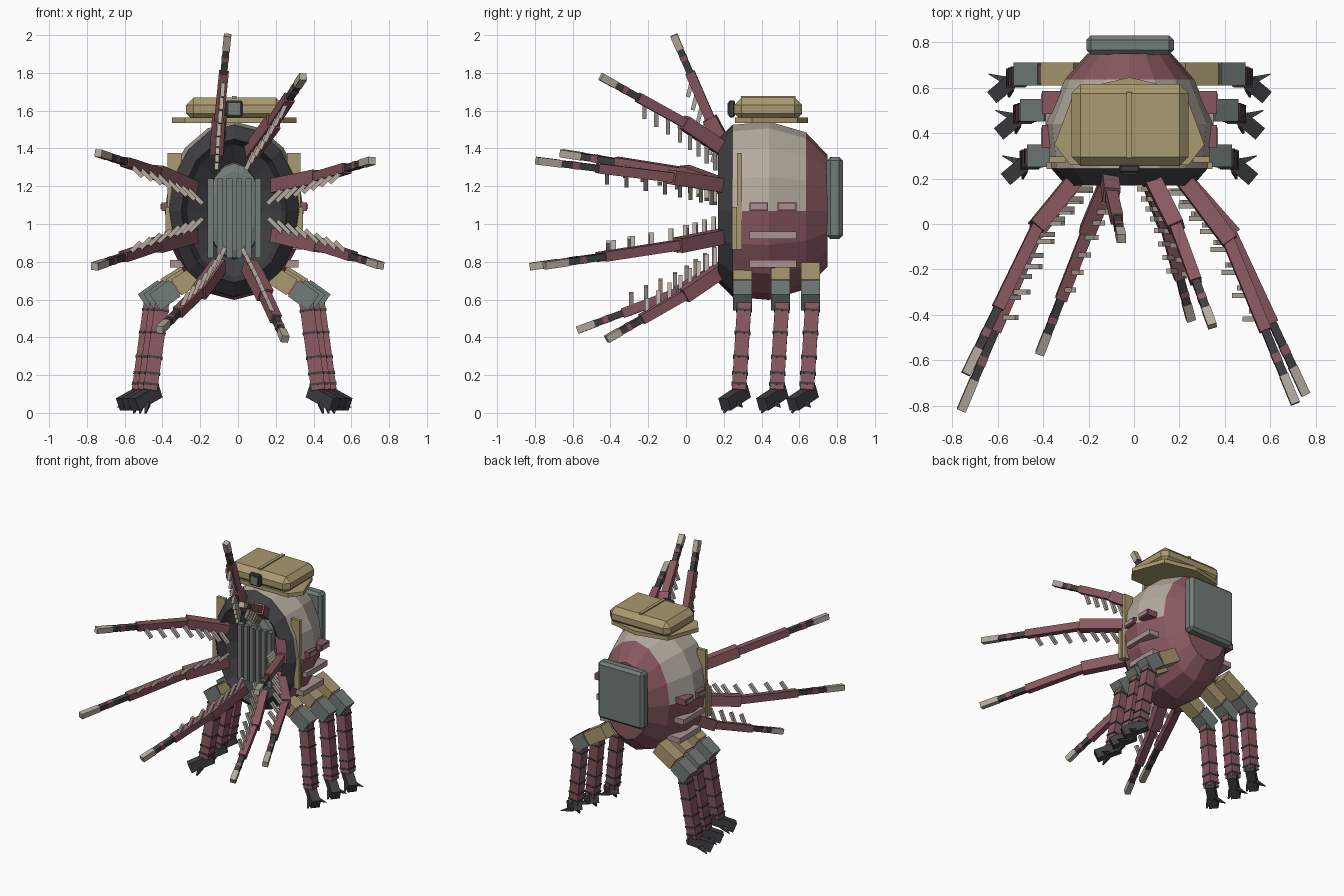
import bpy, bmesh
from math import cos, sin, tau
from mathutils import Vector, Matrix

if "Cube" in bpy.data.objects:
    bpy.data.objects.remove(bpy.data.objects["Cube"])


def make_mat(name, rgb):
    m = bpy.data.materials.new(name)
    m.use_nodes = True
    m.diffuse_color = (*rgb, 1)
    m.node_tree.nodes["Principled BSDF"].inputs["Base Color"].default_value = (*rgb, 1)
    return m


MAROON = make_mat("maroon", (0.25, 0.098, 0.117))
CREAM = make_mat("cream", (0.46, 0.41, 0.35))
TAN = make_mat("tan", (0.40, 0.32, 0.16))
GREY = make_mat("green grey", (0.165, 0.20, 0.19))
DARK = make_mat("charcoal", (0.05, 0.05, 0.056))
MAUVE = make_mat("pale mauve", (0.40, 0.29, 0.28))
CX, CZ, SEG = -0.02, 1.07, 16


def finish(bm, name, mats):
    bmesh.ops.recalc_face_normals(bm, faces=bm.faces)
    me = bpy.data.meshes.new(name)
    bm.to_mesh(me)
    bm.free()
    for m in mats:
        me.materials.append(m)
    ob = bpy.data.objects.new(name, me)
    bpy.context.collection.objects.link(ob)
    return ob


def box(name, lo, hi, mat, bevel=0):
    lo, hi = Vector(lo), Vector(hi)
    bm = bmesh.new()
    bmesh.ops.create_cube(bm, size=1)
    bm.transform(Matrix.Translation((lo + hi) / 2) @ Matrix.Diagonal((*(hi - lo), 1)))
    if bevel:
        bmesh.ops.bevel(bm, geom=bm.edges[:], offset=bevel, segments=1, affect='EDGES')
    return finish(bm, name, [mat])


def beam(name, a, b, w, h, mat, up=(0, 0, 1), taper=1):
    """Rectangular bar from a to b; h is measured towards up."""
    a, b, up = Vector(a), Vector(b), Vector(up)
    d = (b - a).normalized()
    side = d.cross(up).normalized()
    top = side.cross(d)
    bm = bmesh.new()
    ends = []
    for p, s in ((a, 1), (b, taper)):
        ends.append([bm.verts.new(p + side * i * w * s / 2 + top * j * h * s / 2)
                     for i, j in ((-1, -1), (1, -1), (1, 1), (-1, 1))])
    bm.faces.new(ends[0])
    bm.faces.new(ends[1])
    for i in range(4):
        j = (i + 1) % 4
        bm.faces.new((ends[0][i], ends[0][j], ends[1][j], ends[1][i]))
    return finish(bm, name, [mat])


def lathe(name, rings, mats, rule):
    """Elliptical rings (y, rx, rz) joined along the y axis, closed at both ends."""
    bm = bmesh.new()
    loops = [[bm.verts.new((CX + rx * cos(tau * k / SEG), y, CZ + rz * sin(tau * k / SEG)))
              for k in range(SEG)] for y, rx, rz in rings]
    for p, q in zip(loops, loops[1:]):
        for k in range(SEG):
            n = (k + 1) % SEG
            bm.faces.new((p[k], p[n], q[n], q[k]))
    bm.faces.new(loops[0])
    bm.faces.new(loops[-1])
    for f in bm.faces:
        f.material_index = rule(f.calc_center_median())
    return finish(bm, name, mats)


# Rounded body: charcoal mouth bowl, cream upper shell, maroon elsewhere
def body_rule(c):
    if c.y < 0.242:
        return 2
    if c.y > 0.63 or c.z < CZ:
        return 0
    return 1


lathe("body", [(0.31, 0.14, 0.25), (0.24, 0.25, 0.35), (0.17, 0.28, 0.38), (0.245, 0.345, 0.455),
               (0.44, 0.368, 0.472), (0.635, 0.285, 0.415), (0.75, 0.185, 0.295)],
      [MAROON, CREAM, DARK], lambda c: 2 if c.y < 0.31 else body_rule(c))

# Mouth grille
lathe("mouth_plate", [(0.31, 0.145, 0.26), (0.27, 0.145, 0.25), (0.255, 0.11, 0.21)], [GREY], lambda c: 0)
for i in range(6):
    x = CX - 0.125 + i * 0.05
    box("mouth_slat", (x - 0.016, 0.225, 0.82), (x + 0.016, 0.27, 1.24), GREY)

# Rear plate
box("rear_plate", (-0.21, 0.745, 0.92), (0.175, 0.83, 1.355), GREY, 0.02)

# Top pack: base tray, chamfered case, centre strap and lens
bm = bmesh.new()
tray = [(-0.35, 0.35), (-0.28, 0.26), (0.24, 0.26), (0.31, 0.35), (0.22, 0.59), (-0.02, 0.645), (-0.26, 0.59)]
f = bm.faces.new([bm.verts.new((x, y, 1.535)) for x, y in tray])
new = bmesh.ops.extrude_face_region(bm, geom=[f])["geom"]
bmesh.ops.translate(bm, vec=(0, 0, 0.03), verts=[v for v in new if isinstance(v, bmesh.types.BMVert)])
finish(bm, "pack_tray", [TAN])
box("pack_case", (-0.275, 0.255, 1.545), (0.24, 0.615, 1.67), TAN, 0.04)
box("pack_strap", (-0.032, 0.29, 1.66), (-0.008, 0.58, 1.678), TAN)
box("lens_frame", (-0.065, 0.225, 1.565), (0.025, 0.26, 1.655), DARK, 0.008)
box("lens_face", (-0.05, 0.219, 1.58), (0.01, 0.226, 1.64), GREY)

# Side guards and vents, mirrored about the body's middle
for s in (-1, 1):
    def sx(lo, hi):
        return sorted((CX + s * lo, CX + s * hi))
    a, b = sx(0.28, 0.352)
    box("side_guard", (a, 0.27, 0.865), (b, 0.296, 1.375), TAN)
    a, b = sx(0.325, 0.365)
    box("lower_guard", (a, 0.243, 0.865), (b, 0.27, 1.09), TAN)
    for z, reach in ((0.79, 0.34), (0.94, 0.37)):
        a, b = sx(0.22, reach)
        box("side_vent", (a, 0.335, z - 0.02), (b, 0.585, z + 0.02), MAUVE)
    a, b = sx(0.3, 0.385)
    for y in (0.335, 0.485):
        box("short_vent", (a, y, 1.07), (b, y + 0.1, 1.115), MAROON)
        c, d = sx(0.38, 0.39)
        box("vent_slot", (c, y + 0.01, 1.08), (d, y + 0.09, 1.105), MAUVE)

# Eight toothed arms around the mouth: base, elbow, tip
arms = [
    ((-0.11, 0.22, 1.38), (-0.10, 0.13, 1.55), (-0.055, -0.065, 2.0)),
    ((0.07, 0.22, 1.38), (0.18, 0.0, 1.53), (0.345, -0.45, 1.78)),
    ((0.20, 0.22, 1.20), (0.41, -0.06, 1.245), (0.71, -0.79, 1.335)),
    ((0.20, 0.22, 0.94), (0.42, -0.03, 0.89), (0.755, -0.75, 0.78)),
    ((0.06, 0.22, 0.78), (0.14, 0.0, 0.63), (0.25, -0.42, 0.39)),
    ((-0.10, 0.22, 0.78), (-0.20, -0.02, 0.645), (-0.415, -0.57, 0.44)),
    ((-0.24, 0.22, 0.94), (-0.42, -0.02, 0.89), (-0.76, -0.82, 0.775)),
    ((-0.24, 0.22, 1.19), (-0.42, 0.0, 1.27), (-0.74, -0.66, 1.375)),
]
parts = [(0, 0.56, 0.052, MAROON), (0.56, 0.70, 0.036, DARK), (0.70, 0.75, 0.039, MAROON),
         (0.75, 0.83, 0.036, DARK), (0.83, 1, 0.04, CREAM)]
for base, elbow, tip in arms:
    base, elbow, tip = Vector(base), Vector(elbow), Vector(tip)
    beam("arm_root", base, elbow + (elbow - base) * 0.06, 0.072, 0.076, MAROON, (0.1, 0, 1))
    for t0, t1, w, m in parts:
        beam("arm_section", elbow.lerp(tip, t0), elbow.lerp(tip, t1), w, w, m, (0.1, 0, 1))
    # Teeth lean in towards the mouth axis
    wide = abs(tip.x - CX) > 0.6
    inward = Vector((-0.7 if wide else -0.4, 0, -0.7 if wide else -0.9))
    inward.x *= 1 if tip.x > -0.02 else -1
    inward.z *= 1 if tip.z > CZ else -1
    if abs(tip.x) < 0.1:
        inward = Vector((-0.05, -0.25, -1))
    inward.normalize()
    for i in range(8):
        u = 0.3 + i * 0.2
        p = base.lerp(elbow, u) if u < 1 else elbow.lerp(tip, (u - 1) * 0.7)
        beam("arm_tooth", p, p + inward * (0.15 - 0.007 * i), 0.022, 0.022, CREAM, (0, 1, 0))

# Six legs in three mirrored pairs
for s in (-1, 1):
    for y, dx in ((0.30, 0), (0.50, 0.03), (0.66, 0.06)):
        def at(x, dy, z):
            return (CX + s * (x + 0.02 + dx), y + dy, z)
        beam("leg_hip", at(0.14, 0, 0.755), at(0.285, 0, 0.665), 0.1, 0.1, TAN)
        beam("leg_hip_band", at(0.28, 0, 0.668), at(0.30, 0, 0.655), 0.085, 0.085, MAROON)
        beam("leg_knee", at(0.295, 0, 0.66), at(0.40, 0, 0.585), 0.1, 0.105, GREY)
        knee, ankle = Vector(at(0.36, 0.01, 0.595)), Vector(at(0.425, -0.02, 0.12))
        beam("leg_shin", knee, ankle, 0.075, 0.075, MAROON, (0, 1, 0))
        for t in (0.1, 0.35, 0.62, 0.8, 0.92):
            beam("leg_band", knee.lerp(ankle, t), knee.lerp(ankle, t + 0.025), 0.083, 0.083, DARK, (0, 1, 0))
        beam("leg_foot", at(0.39, 0.01, 0.115), at(0.515, -0.095, 0.045), 0.065, 0.07, DARK)
        beam("leg_claw", at(0.46, -0.03, 0.055), at(0.54, 0.0, 0.03), 0.035, 0.03, DARK, taper=0.1)
        beam("leg_toe", at(0.44, -0.06, 0.05), at(0.45, -0.10, 0.0), 0.03, 0.03, DARK, taper=0.3)
